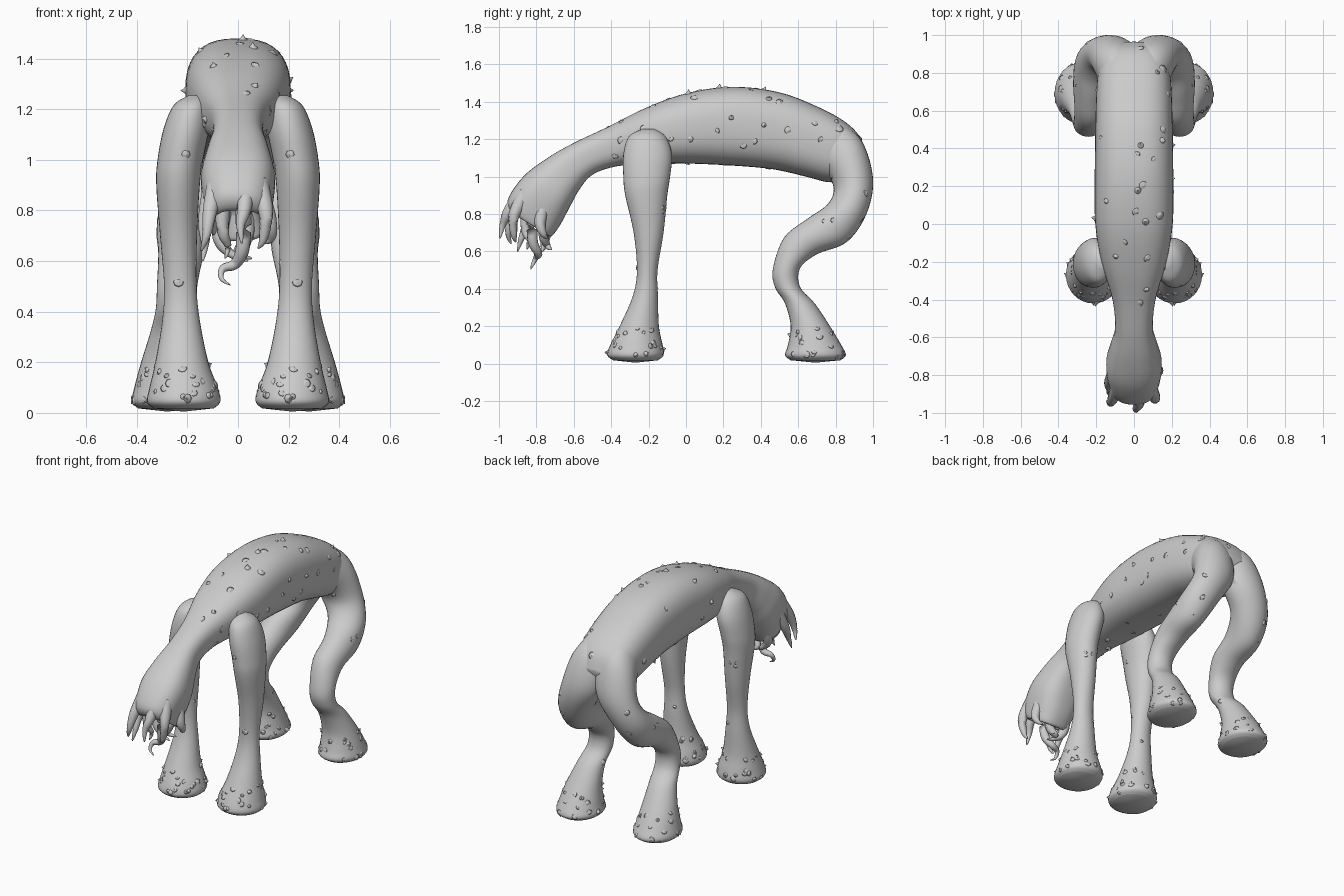
import bpy, bmesh, math, random
from mathutils import Vector

if "Cube" in bpy.data.objects:
    bpy.data.objects.remove(bpy.data.objects["Cube"])

random.seed(7)


def spline(rows, steps):
    """Catmull-Rom through rows of equal-length tuples."""
    out = []
    n = len(rows)
    for i in range(n - 1):
        p = [rows[max(i - 1, 0)], rows[i], rows[i + 1], rows[min(i + 2, n - 1)]]
        for s in range(steps):
            t = s / steps
            out.append([0.5 * (2 * b + (c - a) * t + (2 * a - 5 * b + 4 * c - d) * t * t
                               + (3 * b - a - 3 * c + d) * t ** 3)
                        for a, b, c, d in zip(*p)])
    out.append(list(rows[-1]))
    return out


def skin(bm, rings, ends):
    """Bridge rings of points and close both ends with a fan to a centre point."""
    vs = [[bm.verts.new(p) for p in r] for r in rings]
    n = len(vs[0])
    for a, b in zip(vs, vs[1:]):
        for i in range(n):
            j = (i + 1) % n
            bm.faces.new((a[i], a[j], b[j], b[i]))
    for ring, c in ((vs[0], ends[0]), (vs[-1], ends[1])):
        v = bm.verts.new(c)
        for i in range(n):
            bm.faces.new((ring[i], ring[(i + 1) % n], v))


def finish(name, bm, mirror=False):
    bmesh.ops.recalc_face_normals(bm, faces=bm.faces)
    for f in bm.faces:
        f.smooth = True
    me = bpy.data.meshes.new(name)
    bm.to_mesh(me)
    bm.free()
    ob = bpy.data.objects.new(name, me)
    bpy.context.collection.objects.link(ob)
    if mirror:
        ob.modifiers.new("mirror", 'MIRROR').use_axis[0] = True
    return ob


def loft(name, rows, power=1.0, n=32, steps=5, sole=False, mirror=False):
    """rows: (y1, z1, y2, z2, centre x, half width); ring spans both profile points."""
    rings, mids = [], []
    for y1, z1, y2, z2, cx, w in spline(rows, steps):
        mid = Vector((cx, (y1 + y2) / 2, (z1 + z2) / 2))
        up = Vector((0, (y1 - y2) / 2, (z1 - z2) / 2))
        ring = []
        for k in range(n):
            c, s = math.cos(2 * math.pi * k / n), math.sin(2 * math.pi * k / n)
            c = math.copysign(abs(c) ** power, c)
            s = math.copysign(abs(s) ** power, s)
            ring.append(mid + Vector((c * w, 0, 0)) + up * s)
        rings.append(ring)
        mids.append(mid)
    if sole:
        mids[-1].z = 0.005
    bm = bmesh.new()
    skin(bm, rings, (mids[0], mids[-1]))
    return finish(name, bm, mirror)


def thorns(name, src, count, size, keep, mirror=False):
    """Scatter wide low warts, some drawn out into thorns, over faces accepted by keep()."""
    polys = [p for p in src.data.polygons if keep(p.center, p.normal)]
    bm = bmesh.new()
    for p in random.choices(polys, [q.area for q in polys], k=count):
        tilt = Vector((random.uniform(-.3, .3), random.uniform(-.3, .3), random.uniform(-.2, .4)))
        d = (p.normal + tilt).normalized()
        r = size * random.uniform(.7, 1.2)
        h = r * random.choice((.3, .4, .5, 1.3))
        corner = src.data.vertices[random.choice(p.vertices)].co
        base = p.center.lerp(corner, random.random())
        rot = d.to_track_quat('Z', 'Y').to_matrix()
        rings = [[rot @ Vector((r * f * math.cos(a), r * f * math.sin(a), h * z))
                  + base for a in [i * math.pi / 4 for i in range(8)]]
                 for f, z in ((1.5, -.35), (1.0, .05), (.5, .4), (.2, .8))]
        skin(bm, rings, (base - d * h * .4, base + d * h))
    return finish(name, bm, mirror)


# Body: arched back, thin neck, bulging head with hollow face
body = loft("body", [
    (-.87, .88, -.74, .79, 0, .06), (-.92, .80, -.73, .68, 0, .105),
    (-.955, .87, -.68, .73, 0, .13), (-.87, 1.0, -.62, .84, 0, .147),
    (-.74, 1.10, -.57, .93, 0, .125), (-.60, 1.18, -.50, 1.01, 0, .1),
    (-.42, 1.265, -.37, 1.055, 0, .115), (-.22, 1.365, -.18, 1.07, 0, .172),
    (0, 1.445, 0, 1.07, 0, .205), (.25, 1.48, .23, 1.06, 0, .208),
    (.5, 1.45, .46, 1.04, 0, .205), (.7, 1.375, .64, 1.0, 0, .2),
    (.84, 1.30, .76, .97, 0, .19), (.925, 1.22, .83, .98, 0, .165),
    (.965, 1.12, .89, .98, 0, .11)], power=.78, n=40)

# Front legs: round shoulder, thin shin, flared foot
front = loft("front_legs", [
    (-.23, 1.255, -.17, 1.255, .165, .03), (-.305, 1.215, -.11, 1.215, .185, .07),
    (-.335, 1.12, -.075, 1.12, .205, .09), (-.335, 1.0, -.085, 1.0, .228, .09),
    (-.325, .9, -.10, .9, .237, .086), (-.28, .7, -.12, .7, .235, .073),
    (-.262, .5, -.152, .5, .228, .064), (-.285, .36, -.15, .36, .225, .075),
    (-.355, .2, -.145, .2, .222, .105), (-.405, .1, -.125, .1, .215, .135),
    (-.42, .045, -.12, .045, .215, .145), (-.39, .018, -.15, .018, .215, .12)],
    sole=True, mirror=True)

# Hind legs: thigh sweeping backward, bent ankle, flared foot
hind = loft("hind_legs", [
    (.66, 1.09, .80, 1.30, .09, .08), (.755, 1.01, .935, 1.2, .095, .125),
    (.79, .93, 1.0, .99, .125, .135), (.755, .85, .965, .8, .19, .118),
    (.65, .775, .86, .65, .222, .1), (.525, .675, .70, .585, .225, .09),
    (.465, .51, .61, .51, .24, .08), (.475, .41, .61, .41, .245, .08),
    (.53, .32, .69, .32, .26, .086), (.56, .2, .77, .2, .275, .108),
    (.545, .1, .83, .1, .28, .13), (.53, .045, .855, .045, .28, .14),
    (.56, .018, .825, .018, .28, .115)], sole=True, mirror=True)

# Mouth tentacles: tapered tubes hanging from the face rim
bm = bmesh.new()
for r, path in [
    (.042, [(-.08, -.84, .93), (-.11, -.92, .80), (-.125, -.95, .70), (-.145, -.935, .64)]),
    (.040, [(-.10, -.78, .90), (-.13, -.84, .76), (-.13, -.88, .67), (-.14, -.90, .60)]),
    (.042, [(.03, -.87, .93), (.025, -.95, .81), (.01, -.98, .74), (.015, -.995, .67)]),
    (.042, [(.08, -.86, .91), (.11, -.92, .79), (.10, -.92, .69), (.08, -.91, .65)]),
    (.042, [(.09, -.76, .86), (.125, -.78, .75), (.13, -.76, .69), (.10, -.74, .67)]),
    (.042, [(.03, -.73, .80), (.03, -.76, .69), (.0, -.74, .63), (.055, -.72, .61)]),
    (.042, [(-.06, -.72, .80), (-.07, -.75, .69), (-.03, -.76, .63), (.04, -.77, .60)]),
    (.034, [(.02, -.82, .82), (.02, -.82, .66), (-.01, -.79, .59), (-.06, -.80, .57),
            (-.065, -.82, .53), (-.03, -.83, .505)]),
    (.034, [(-.06, -.85, .86), (-.06, -.86, .72), (-.04, -.84, .66), (-.05, -.85, .61)]),
]:
    pts = [Vector(p) for p in spline(path, 6)]
    rings = []
    for i, p in enumerate(pts):
        d = pts[min(i + 1, len(pts) - 1)] - pts[max(i - 1, 0)]
        rot = d.to_track_quat('Z', 'Y').to_matrix()
        rad = r * (1 - i / len(pts)) ** .9
        rings.append([p + rot @ Vector((rad * math.cos(a), rad * math.sin(a), 0))
                      for a in [k * math.pi / 5 for k in range(10)]])
    skin(bm, rings, (pts[0], pts[-1]))
finish("mouth_tentacles", bm)

# Skin thorns and warts, dense around the feet
thorns("body_thorns", body, 50, .015, lambda c, n: c.y > -.5)
for part, ob in (("front", front), ("hind", hind)):
    thorns(part + "_leg_thorns", ob, 8, .012, lambda c, n: .25 < c.z < 1.05, True)
    thorns(part + "_foot_thorns", ob, 38, .012, lambda c, n: .03 < c.z < .2, True)
